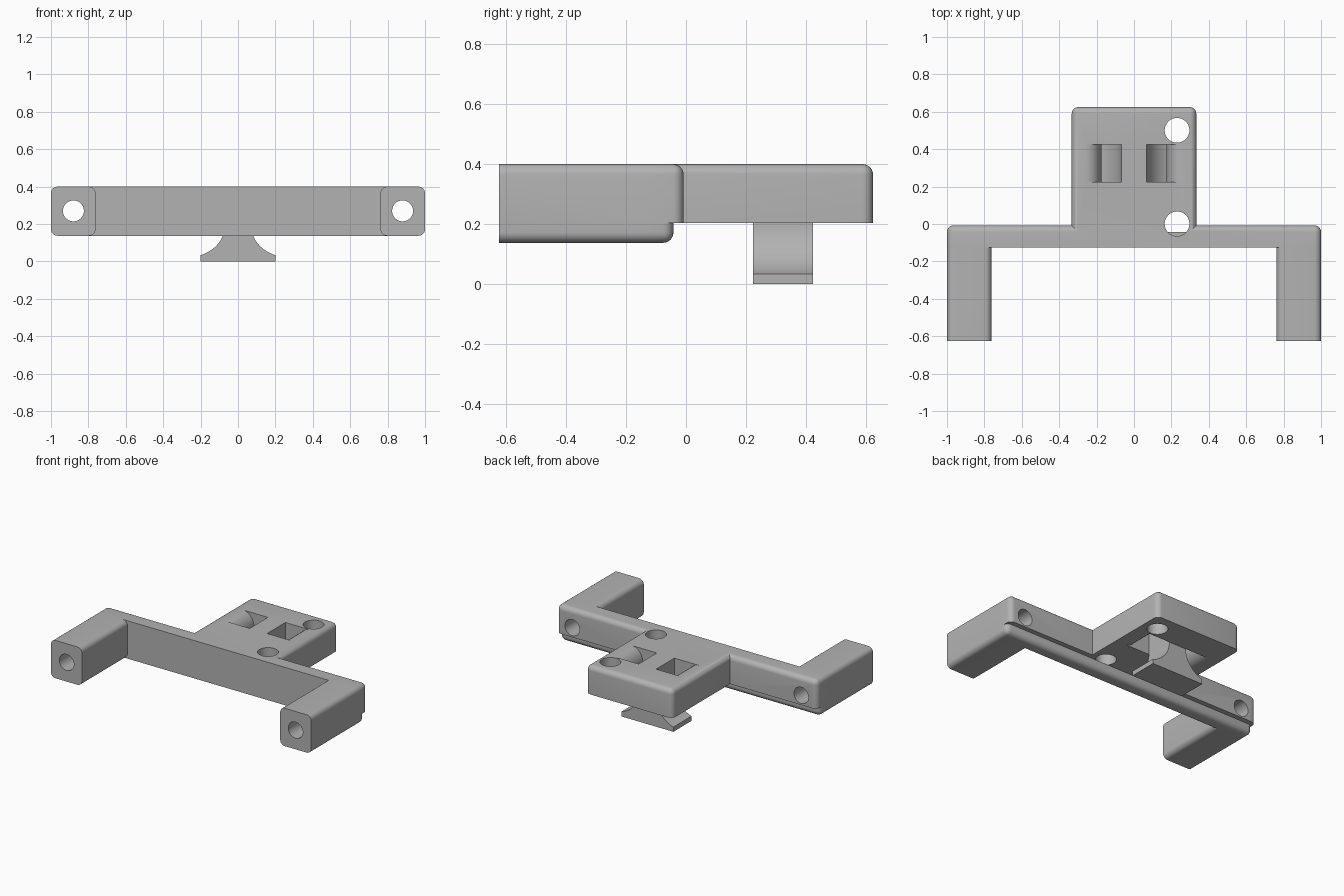
import bpy, bmesh, math
from mathutils import Vector

cube = bpy.data.objects.get("Cube")
if cube:
    bpy.data.objects.remove(cube, do_unlink=True)

grey = bpy.data.materials.new("plain grey")
grey.use_nodes = True
colour = (0.45, 0.45, 0.45, 1)
grey.diffuse_color = colour
grey.node_tree.nodes["Principled BSDF"].inputs["Base Color"].default_value = colour

ROUND = 0.035
TOP, MID, BOTTOM = 0.4, 0.203, 0.137      # bracket levels
FRONT, BACK, STEP = -0.625, -0.008, -0.042
BAR_FRONT = -0.125


def finish(name, bm):
    bmesh.ops.recalc_face_normals(bm, faces=bm.faces)
    mesh = bpy.data.meshes.new(name)
    bm.to_mesh(mesh)
    bm.free()
    mesh.materials.append(grey)
    obj = bpy.data.objects.new(name, mesh)
    bpy.context.collection.objects.link(obj)
    return obj


def box(name, low, high, rounded):
    """Box whose edges are rounded where rounded(sx, sy, sz) holds;
    each sign is -1, 0 or 1 and tells where the edge lies."""
    bm = bmesh.new()
    bmesh.ops.create_cube(bm, size=2)
    edges = []
    for e in bm.edges:
        mid = (e.verts[0].co + e.verts[1].co) / 2
        if rounded(*(round(c) for c in mid)):
            edges.append(e)
    low, high = Vector(low), Vector(high)
    for v in bm.verts:
        v.co = (low + high) / 2 + v.co * (high - low) / 2
    bmesh.ops.bevel(bm, geom=edges, offset=ROUND, segments=6, profile=0.5,
                    affect='EDGES', clamp_overlap=True)
    return finish(name, bm)


def extrude_y(name, outline, y0, y1):
    bm = bmesh.new()
    face = bm.faces.new([bm.verts.new((x, y0, z)) for x, z in outline])
    new = bmesh.ops.extrude_face_region(bm, geom=[face])["geom"]
    bmesh.ops.translate(bm, vec=(0, y1 - y0, 0),
                        verts=[v for v in new if isinstance(v, bmesh.types.BMVert)])
    return finish(name, bm)


def arc(cx, cz, rx, rz, start, end, steps=16):
    angles = [math.radians(start + (end - start) * i / steps) for i in range(steps + 1)]
    return [(cx + rx * math.cos(a), cz + rz * math.sin(a)) for a in angles]


def combine(target, other, operation):
    other.hide_render = True
    mod = target.modifiers.new(operation.lower(), 'BOOLEAN')
    mod.operation, mod.solver, mod.object = operation, 'EXACT', other
    bpy.context.view_layer.objects.active = target
    bpy.ops.object.modifier_apply(modifier=mod.name)
    bpy.data.objects.remove(other, do_unlink=True)


def drill(target, location, radius, depth, tilt=0):
    bpy.ops.mesh.primitive_cylinder_add(vertices=48, radius=radius, depth=depth,
                                        location=location, rotation=(tilt, 0, 0))
    combine(target, bpy.context.object, 'DIFFERENCE')


# Upper layer of the crossbar, joined with the rear plate
bracket = box("bracket", (-1, BAR_FRONT, MID), (1, BACK, TOP),
              lambda x, y, z: (x and z > 0) or (y > 0 and (x or z > 0)))
plate = box("rear_plate", (-0.333, -0.09, MID), (0.333, 0.625, TOP),
            lambda x, y, z: (x and z > 0) or (y > 0 and (x or z > 0)))
combine(bracket, plate, 'UNION')

# Two vertical holes on one side of the plate
for y in (0.001, 0.501):
    drill(bracket, (0.23, y, TOP), 0.066, 0.8)

# Curved strap slots on both sides of the foot
SLOT_Y = (0.224, 0.424)
for side in (-1, 1):
    outline = [(0.067, 0.5), (0.257, 0.5)]
    outline += arc(0.257, (TOP + MID) / 2, 0.083, (TOP - MID) / 2, 90, 270)
    outline += [(0.257, 0.1), (0.067, 0.1)]
    slot = extrude_y("slot_cutter", [(side * x, z) for x, z in outline], *SLOT_Y)
    combine(bracket, slot, 'DIFFERENCE')

# Lower layer of the crossbar, set back to leave a ledge
lower = box("crossbar_lower", (-1, BAR_FRONT, BOTTOM), (1, STEP, MID),
            lambda x, y, z: (x and z < 0) or (y > 0 and (x or z < 0)))
combine(bracket, lower, 'UNION')

# Forward arms with lengthwise bolt holes
for side in (-1, 1):
    x0, x1 = sorted((side * 0.762, side))
    arm = box("arm", (x0, FRONT, BOTTOM), (x1, BAR_FRONT, TOP),
              lambda x, y, z: y == 0)
    combine(bracket, arm, 'UNION')
for side in (-1, 1):
    drill(bracket, (side * 0.88, -0.3, 0.27), 0.056, 1.2, math.pi / 2)

# Flared foot under the plate
half = [(0.2, 0)] + arc(0.257, MID, 0.19, 0.178, 252.5, 180)
foot = extrude_y("flared_foot", half + [(-x, z) for x, z in reversed(half)], *SLOT_Y)

for obj in (bracket, foot):
    bpy.ops.object.select_all(action='DESELECT')
    obj.select_set(True)
    bpy.context.view_layer.objects.active = obj
    bpy.ops.object.shade_smooth_by_angle(angle=math.radians(30))
